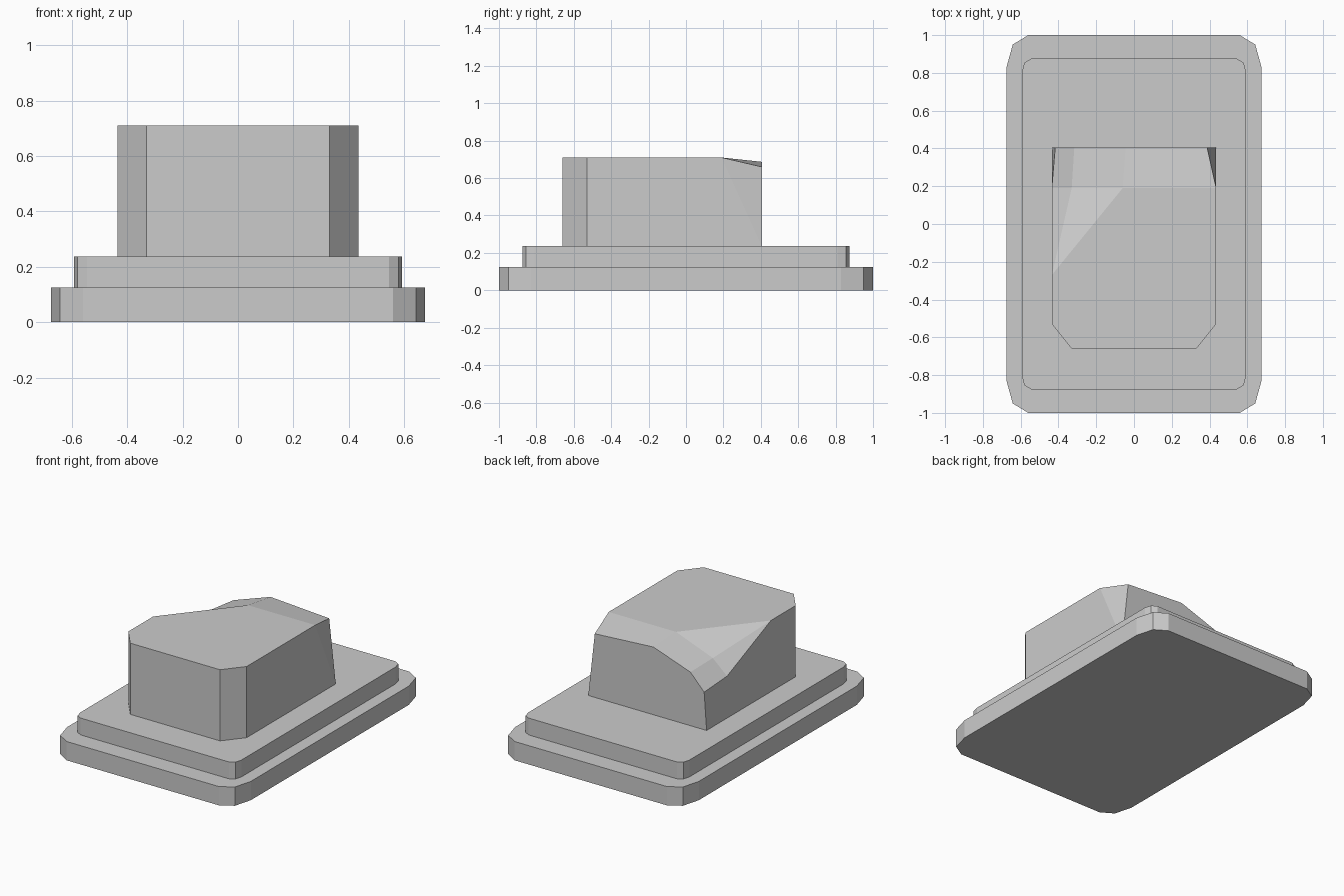
import bpy

if "Cube" in bpy.data.objects:
    bpy.data.objects.remove(bpy.data.objects["Cube"])


def make_mesh(name, verts, faces):
    mesh = bpy.data.meshes.new(name)
    mesh.from_pydata(verts, [], faces)
    mesh.update()
    obj = bpy.data.objects.new(name, mesh)
    bpy.context.collection.objects.link(obj)
    return obj


def plate(name, corner, z0, z1):
    """Extrude an outline made by mirroring one corner into four."""
    ring = []
    for sx, sy in ((1, 1), (-1, 1), (-1, -1), (1, -1)):
        pts = corner if sx * sy > 0 else corner[::-1]
        ring += [(x * sx, y * sy) for x, y in pts]
    n = len(ring)
    verts = [(x, y, z) for z in (z0, z1) for x, y in ring]
    faces = [tuple(reversed(range(n))), tuple(range(n, 2 * n))]
    faces += [(i, (i + 1) % n, n + (i + 1) % n, n + i) for i in range(n)]
    return make_mesh(name, verts, faces)


# Two stepped base plates with faceted corners
plate("lower_plate", [(.675, .83), (.642, .95), (.56, 1.0)], 0, .125)
plate("upper_plate", [(.592, .81), (.58, .855), (.545, .875)], .125, .237)

# Block: chamfered front, worn-down back edge and back left corner
Z0, Z1 = .237, .71
front = [(-.435, -.53), (-.33, -.66), (.33, -.66), (.435, -.53)]
verts = [(x, y, Z0) for x, y in front + [(.435, .405), (-.435, .405)]]  # 0-5
verts += [(x, y, Z1) for x, y in front]                                 # 6-9
verts += [(-.435, -.27, Z1)]                                            # 10
verts += [(x, .19, z) for x, z in                                       # 11-14
          ((.435, Z1), (-.06, Z1), (-.33, .608), (-.435, .516))]
verts += [(x, .405, z) for x, z in                                      # 15-18
          ((.387, .66), (-.044, .687), (-.316, .593), (-.417, .487))]
faces = [
    (5, 4, 3, 2, 1, 0),                          # underside
    (0, 1, 7, 6), (1, 2, 8, 7), (2, 3, 9, 8),    # front and chamfers
    (3, 4, 11, 9), (4, 15, 11),                  # right side
    (4, 5, 18, 17, 16, 15),                      # back
    (5, 14, 18), (5, 0, 6, 10, 14),              # left side
    (6, 7, 8, 9, 11, 12, 10),                    # flat top
    (10, 12, 13), (10, 13, 14),                  # corner facets
    (11, 15, 16, 12), (12, 16, 17, 13), (13, 17, 18, 14),  # back slope
]
make_mesh("top_block", verts, faces)
